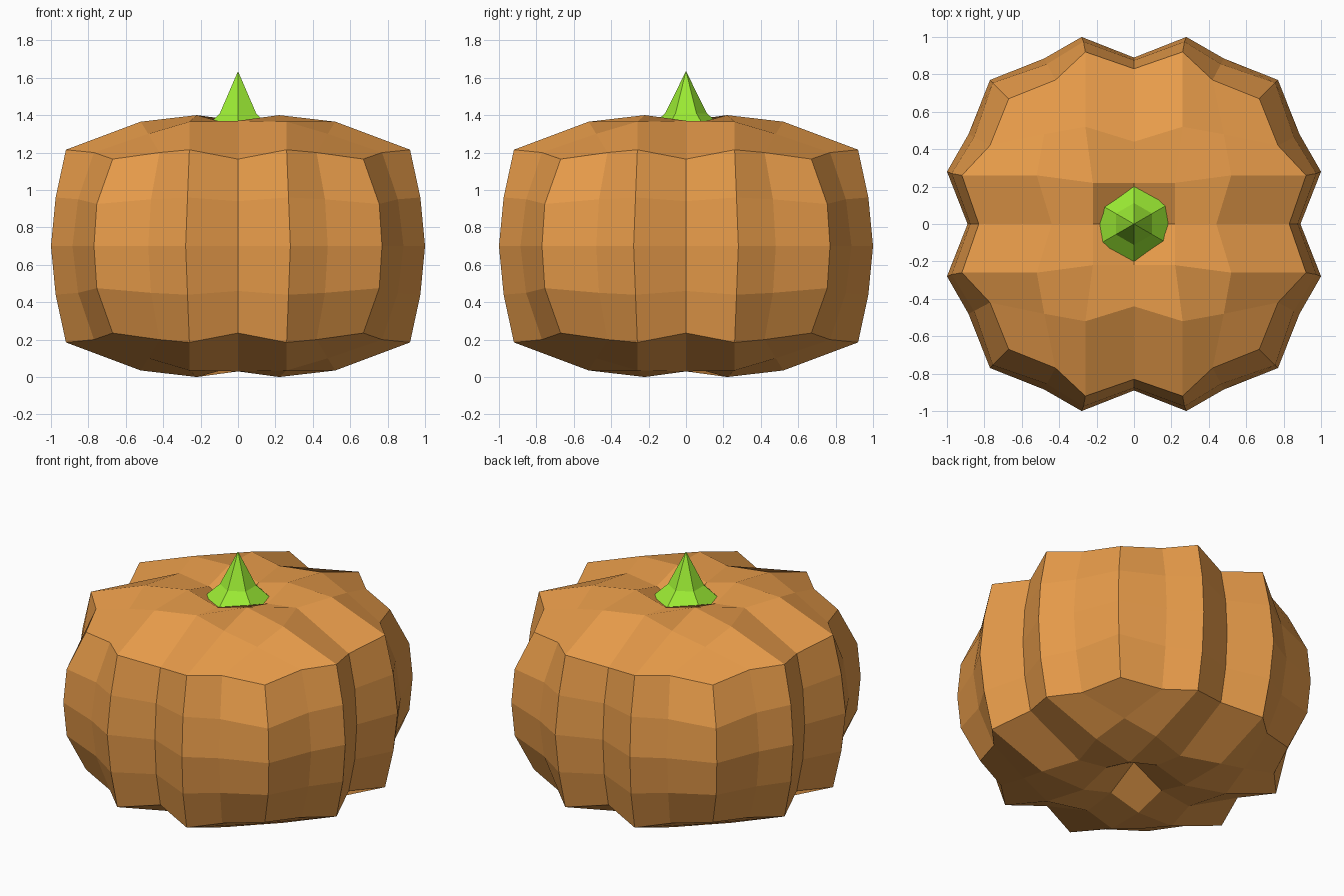
import bpy, bmesh, math

if "Cube" in bpy.data.objects:
    bpy.data.objects.remove(bpy.data.objects["Cube"])

def material(name, rgb):
    m = bpy.data.materials.new(name)
    m.diffuse_color = (*rgb, 1)
    m.use_nodes = True
    m.node_tree.nodes["Principled BSDF"].inputs["Base Color"].default_value = m.diffuse_color
    return m

def finish(bm, name, mat):
    bmesh.ops.recalc_face_normals(bm, faces=bm.faces)
    me = bpy.data.meshes.new(name)
    bm.to_mesh(me)
    bm.free()
    me.materials.append(mat)
    ob = bpy.data.objects.new(name, me)
    bpy.context.collection.objects.link(ob)
    return ob

# Pumpkin: a 6 x 6 x 4 rounded box with grooves, described by one octant.
# Cap points by (larger, smaller) grid index -> (outward, sideways, height)
MID = 0.70
cap = {(0, 0): (0, 0, 1.22),
       (1, 0): (0.22, 0, 1.34), (1, 1): (0.22, 0.22, 1.40),
       (2, 0): (0.44, 0, 1.37), (2, 1): (0.52, 0.26, 1.365), (2, 2): (0.48, 0.48, 1.30)}
# Side rings, equator to rim, each from the axis groove to the corner
rings = [[(0.89, 0, 0.70), (1.00, 0.28, 0.70), (0.885, 0.48, 0.70), (0.77, 0.77, 0.70)],
         [(0.875, 0, 0.94), (0.975, 0.27, 0.96), (0.855, 0.465, 0.95), (0.755, 0.755, 0.925)],
         [(0.83, 0, 1.165), (0.92, 0.26, 1.215), (0.77, 0.42, 1.20), (0.67, 0.67, 1.165)]]

def point(i, j, k):
    a, b = abs(i), abs(j)
    big, small = max(a, b), min(a, b)
    out, side, z = rings[abs(k)][small] if big == 3 else cap[big, small]
    x, y = (out, side) if a >= b else (side, out)
    return (math.copysign(x, i), math.copysign(y, j), z if k >= 0 else 2 * MID - z)

bm = bmesh.new()
verts = {}

def quad(*keys):
    for key in keys:
        if key not in verts:
            verts[key] = bm.verts.new(point(*key))
    bm.faces.new([verts[key] for key in keys])

for i in range(-3, 3):
    for k in (-2, 2):
        for j in range(-3, 3):
            quad((i, j, k), (i + 1, j, k), (i + 1, j + 1, k), (i, j + 1, k))
    for s in (-3, 3):
        for k in range(-2, 2):
            quad((i, s, k), (i + 1, s, k), (i + 1, s, k + 1), (i, s, k + 1))
            quad((s, i, k), (s, i + 1, k), (s, i + 1, k + 1), (s, i, k + 1))
finish(bm, "pumpkin_body", material("orange_skin", (0.80, 0.33, 0.068)))

# Stem: six-sided spike with a flared foot sunk into the hollow of the top
bm = bmesh.new()
loops = []
for r, z in ((0.25, 1.285), (0.112, 1.41)):
    loops.append([bm.verts.new((r * math.sin(n * math.pi / 3), r * math.cos(n * math.pi / 3), z))
                  for n in range(6)])
tip = bm.verts.new((0, 0, 1.635))
foot, neck = loops
bm.faces.new(foot)
for n in range(6):
    m = (n + 1) % 6
    bm.faces.new((foot[n], foot[m], neck[m], neck[n]))
    bm.faces.new((neck[n], neck[m], tip))
finish(bm, "stem", material("green_stem", (0.33, 0.83, 0.034)))
